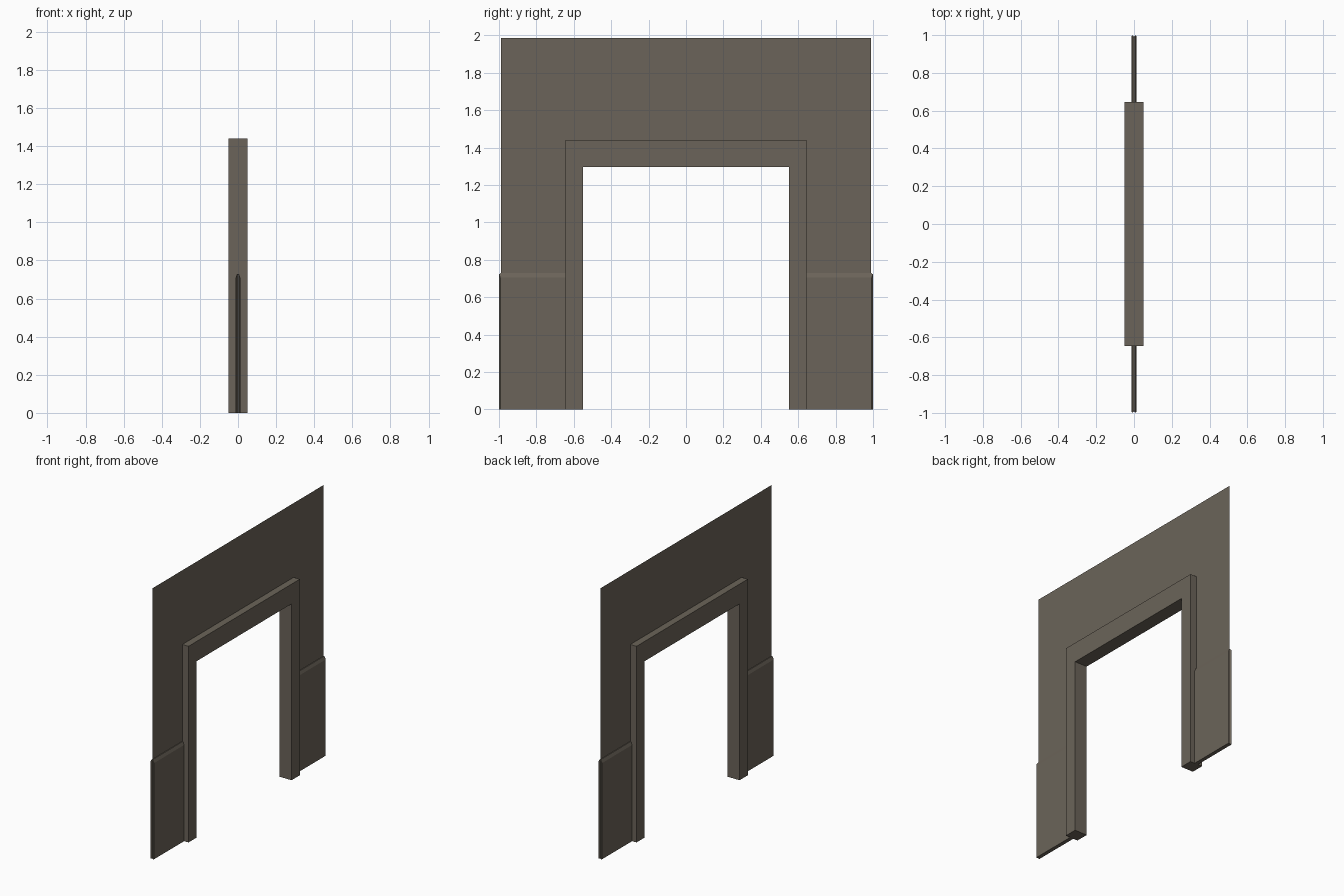
import bpy, bmesh

if "Cube" in bpy.data.objects:
    bpy.data.objects.remove(bpy.data.objects["Cube"])

stone = bpy.data.materials.new("warm grey")
stone.diffuse_color = (0.147, 0.127, 0.100, 1)
stone.use_nodes = True
stone.node_tree.nodes["Principled BSDF"].inputs["Base Color"].default_value = stone.diffuse_color


def make(name, verts, faces, fix=True):
    me = bpy.data.meshes.new(name)
    me.from_pydata(verts, [], faces)
    if fix:
        bm = bmesh.new()
        bm.from_mesh(me)
        bmesh.ops.recalc_face_normals(bm, faces=bm.faces)
        bm.to_mesh(me)
        bm.free()
    me.materials.append(stone)
    ob = bpy.data.objects.new(name, me)
    bpy.context.collection.objects.link(ob)
    return ob


def arch(half, inner, top, inner_top):
    """Upside-down U outline in the y-z plane."""
    return [(-half, 0), (-half, top), (half, top), (half, 0),
            (inner, 0), (inner, inner_top), (-inner, inner_top), (-inner, 0)]


# Thin wall sheet around the doorway
wall = [(0, y, z) for y, z in arch(0.99, 0.645, 1.985, 1.44)]
make("wall_sheet", wall, [(0, 1, 6, 7), (1, 2, 5, 6), (2, 3, 4, 5)], False)

# Solid door frame
outline = arch(0.645, 0.55, 1.44, 1.295)
n = len(outline)
verts = [(x, y, z) for x in (-0.05, 0.05) for y, z in outline]
quads = [(0, 1, 6, 7), (1, 2, 5, 6), (2, 3, 4, 5)]
faces = quads + [tuple(i + n for i in q) for q in quads]
faces += [(i, (i + 1) % n, (i + 1) % n + n, i + n) for i in range(n)]
make("door_frame", verts, faces)

# Low panels on both faces of the wall, bevelled at the top and outer end
for sx, face in ((1, "right"), (-1, "left")):
    for sy, end in ((1, "back"), (-1, "front")):
        base = [(0, 0.645), (0.014, 0.645), (0.014, 0.993), (0.008, 1.0), (0, 0.99)]
        heights = [0.73, 0.706, 0.706, 0.722, 0.73]
        upper = [(0, 0.645), (0.014, 0.645), (0.014, 0.993), (0.008, 1.0), (0, 0.99)]
        v = [(sx * x, sy * y, 0) for x, y in base]
        v += [(sx * x, sy * y, h) for (x, y), h in zip(upper, heights)]
        # ridge points on the top bevel
        v += [(sx * 0.005, sy * 0.645, 0.73), (sx * 0.005, sy * 0.99, 0.73)]
        f = [(0, 1, 2, 3, 4), (1, 2, 7, 6), (2, 3, 8, 7), (3, 4, 9, 8),
             (6, 7, 11, 10), (7, 8, 11), (8, 9, 11), (5, 10, 11, 9),
             (0, 1, 6, 10, 5), (0, 4, 9, 5)]
        make(f"low_panel_{face}_{end}", v, f)
